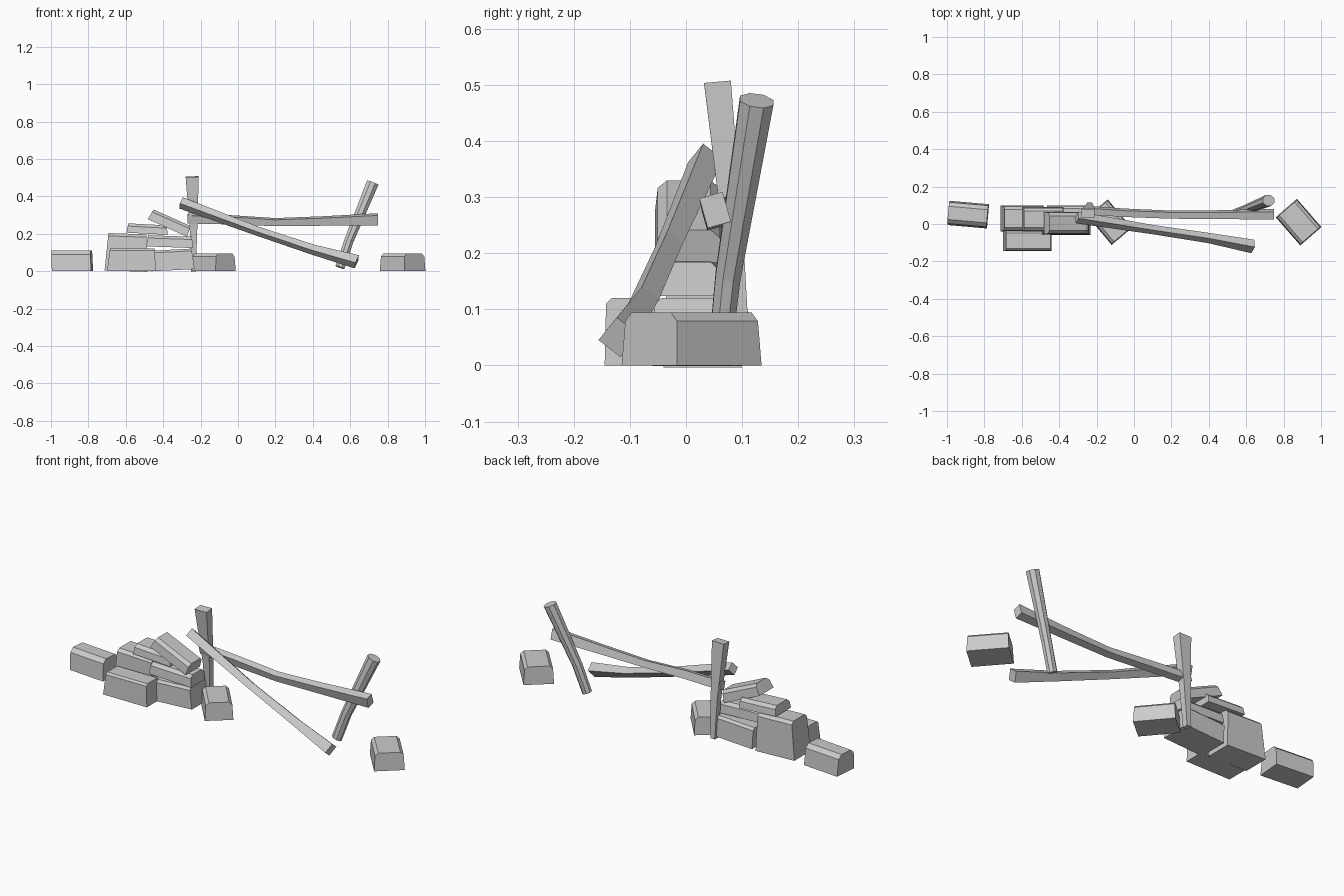
import bpy, bmesh
from math import radians, cos, sin, pi
from mathutils import Vector, Matrix, Euler

old = bpy.data.objects.get("Cube")
if old:
    bpy.data.objects.remove(old, do_unlink=True)

grey = bpy.data.materials.new("weathered_grey")
grey.use_nodes = True
grey.diffuse_color = (0.6, 0.6, 0.6, 1)
grey.node_tree.nodes["Principled BSDF"].inputs["Base Color"].default_value = (0.6, 0.6, 0.6, 1)


def finish(name, bm):
    bmesh.ops.recalc_face_normals(bm, faces=bm.faces)
    mesh = bpy.data.meshes.new(name)
    bm.to_mesh(mesh)
    bm.free()
    mesh.materials.append(grey)
    bpy.context.collection.objects.link(bpy.data.objects.new(name, mesh))


def stone(name, centre, size, turn=(0, 0, 0), top=(0.94, 0.9), lean=(0, 0), chamfer=0.015):
    """Rough block: tapered and leaning top, chamfered long top edges."""
    bm = bmesh.new()
    bmesh.ops.create_cube(bm, size=1)
    for v in bm.verts:
        if v.co.z > 0:
            v.co.x = v.co.x * top[0] + lean[0]
            v.co.y = v.co.y * top[1] + lean[1]
    bmesh.ops.scale(bm, vec=size, verts=bm.verts)
    if chamfer:
        edges = [e for e in bm.edges if all(v.co.z > 0 for v in e.verts)
                 and abs(e.verts[0].co.x - e.verts[1].co.x) > size[0] / 2]
        bmesh.ops.bevel(bm, geom=edges, offset=chamfer, segments=1, affect='EDGES')
    spin = Euler([radians(a) for a in turn]).to_matrix().to_4x4()
    bm.transform(Matrix.Translation(centre) @ spin)
    finish(name, bm)


def beam(name, stations, sides=4, roll=0):
    """Timber through stations of (point, width, height)."""
    bm = bmesh.new()
    axis = (Vector(stations[-1][0]) - Vector(stations[0][0])).normalized()
    ref = Vector((0, 1, 0)) if abs(axis.z) > 0.8 else Vector((0, 0, 1))
    u = axis.cross(ref).normalized()
    v = u.cross(axis)
    turn = Matrix.Rotation(radians(roll), 3, u.cross(v))
    u, v = turn @ u, turn @ v
    grow = 0.5 / cos(pi / sides)
    rings = []
    for point, w, h in stations:
        angles = [2 * pi * (i + 0.5) / sides for i in range(sides)]
        rings.append([bm.verts.new(Vector(point) + u * w * grow * cos(a) + v * h * grow * sin(a))
                      for a in angles])
    for a, b in zip(rings, rings[1:]):
        for i in range(sides):
            j = (i + 1) % sides
            bm.faces.new((a[i], a[j], b[j], b[i]))
    bm.faces.new(rings[0])
    bm.faces.new(rings[-1])
    finish(name, bm)


# Loose stones lying on the ground
stone("loose_stone_right", (-0.885, 0.05, 0.055), (0.21, 0.13, 0.11), (0, 0, -5), (1.0, 0.85), (-0.02, 0), 0.02)
stone("loose_stone_left", (0.88, 0.01, 0.047), (0.2, 0.15, 0.094), (0, 0, -49), (0.95, 0.92))
stone("loose_stone_middle", (-0.13, 0.01, 0.047), (0.2, 0.14, 0.094), (0, 0, -50), (0.95, 0.92))

# Bottom course of the wall
stone("front_base_stone", (-0.57, -0.09, 0.06), (0.26, 0.11, 0.12), (0, 0, 0), (0.92, 0.95), (0.02, 0), 0.01)
stone("inner_base_stone", (-0.35, 0.02, 0.06), (0.23, 0.16, 0.11), (0, -3, 0), (0.95, 0.95), (-0.02, 0), 0.012)
stone("tall_back_stone", (-0.595, 0.03, 0.1), (0.23, 0.14, 0.2), (0, 2, 0), (0.88, 0.9), (0.0, 0), 0.015)

# Slabs stacked on top
stone("lower_slab", (-0.365, 0.005, 0.158), (0.25, 0.12, 0.06), (0, 2, 0))
stone("middle_slab", (-0.485, 0.025, 0.225), (0.22, 0.13, 0.05), (0, 3, 0))
stone("tilted_slab", (-0.365, 0.005, 0.258), (0.23, 0.12, 0.06), (0, 24, 0))

# Fence posts
beam("upright_post", [((-0.238, 0.1, 0.0), 0.025, 0.03),
                      ((-0.238, 0.085, 0.22), 0.04, 0.035),
                      ((-0.245, 0.056, 0.505), 0.07, 0.048)])
beam("leaning_post", [((0.545, 0.06, 0.02), 0.05, 0.04),
                      ((0.592, 0.075, 0.16), 0.05, 0.045),
                      ((0.72, 0.126, 0.472), 0.065, 0.06)], sides=8)

# Fallen rails
beam("upper_rail", [((-0.27, 0.075, 0.28), 0.035, 0.045),
                    ((-0.05, 0.06, 0.275), 0.035, 0.042),
                    ((0.2, 0.05, 0.262), 0.035, 0.035),
                    ((0.45, 0.05, 0.268), 0.037, 0.042),
                    ((0.748, 0.052, 0.277), 0.043, 0.055)], roll=-16)
beam("dropped_rail", [((-0.305, 0.035, 0.365), 0.045, 0.045),
                      ((0.1, -0.03, 0.215), 0.035, 0.035),
                      ((0.4, -0.075, 0.115), 0.038, 0.04),
                      ((0.635, -0.12, 0.05), 0.05, 0.055)], roll=40)
